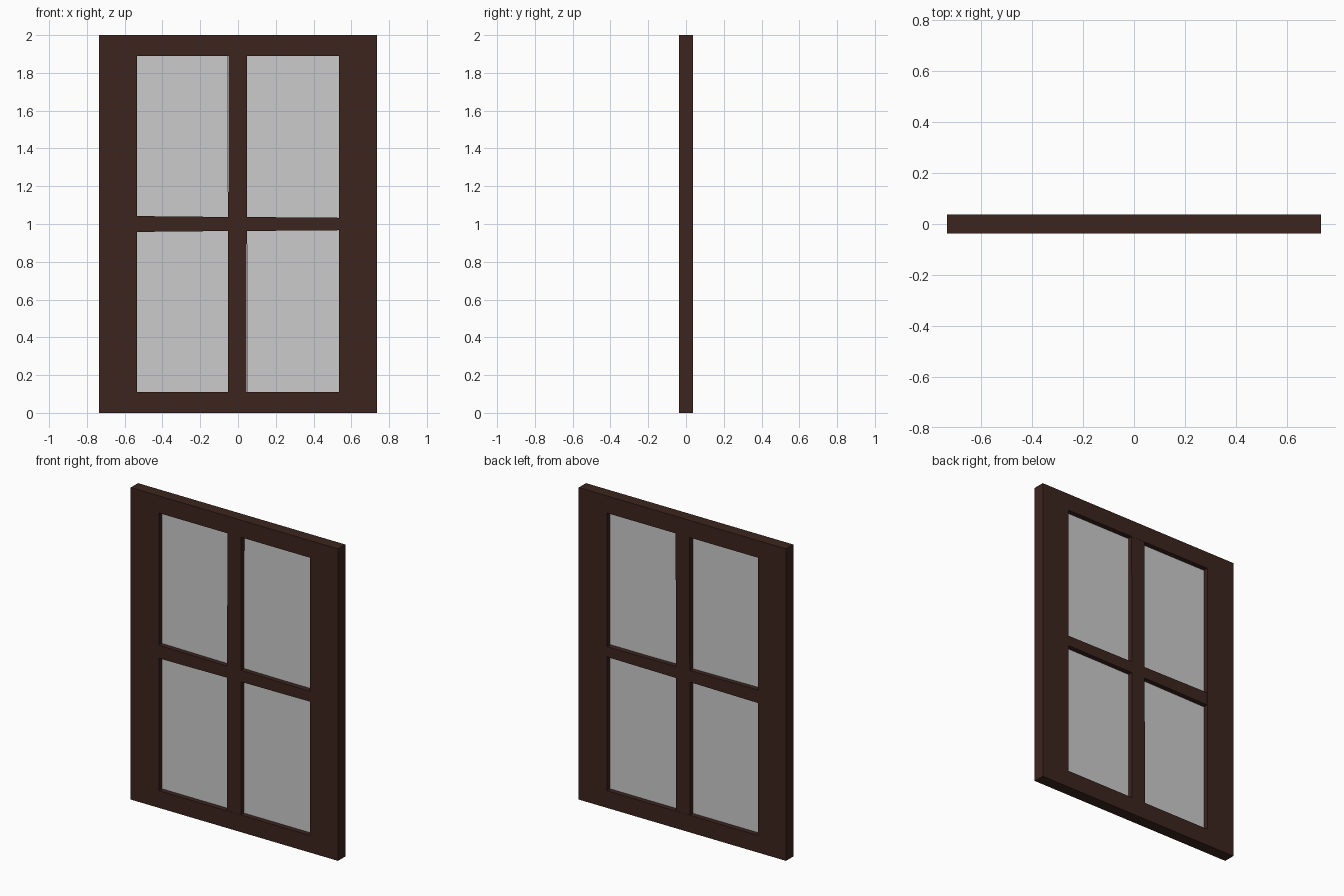
import bpy
import bmesh

if "Cube" in bpy.data.objects:
    bpy.data.objects.remove(bpy.data.objects["Cube"])

HALF_W, HEIGHT, HALF_D = 0.735, 2.0, 0.037
OPEN_X, RAIL_H = 0.535, 0.11

wood = bpy.data.materials.new("dark_wood")
wood.diffuse_color = (0.045, 0.018, 0.013, 1)
wood.use_nodes = True
wood.node_tree.nodes["Principled BSDF"].inputs["Base Color"].default_value = wood.diffuse_color


def prism(name, outline, half_depth, mat=None):
    """Extrude a closed x-z outline through the depth, centred on y = 0."""
    bm = bmesh.new()
    face = bm.faces.new([bm.verts.new((x, -half_depth, z)) for x, z in outline])
    ext = bmesh.ops.extrude_face_region(bm, geom=[face], use_keep_orig=True)
    verts = [v for v in ext["geom"] if isinstance(v, bmesh.types.BMVert)]
    bmesh.ops.translate(bm, vec=(0, 2 * half_depth, 0), verts=verts)
    bmesh.ops.recalc_face_normals(bm, faces=bm.faces)
    mesh = bpy.data.meshes.new(name)
    bm.to_mesh(mesh)
    bm.free()
    obj = bpy.data.objects.new(name, mesh)
    bpy.context.collection.objects.link(obj)
    if mat:
        mesh.materials.append(mat)
    return obj


def rect(x0, x1, z0, z1):
    return [(x0, z0), (x1, z0), (x1, z1), (x0, z1)]


# Outer frame: two full-height stiles with rails between them
prism("left_stile", rect(-HALF_W, -OPEN_X, 0, HEIGHT), HALF_D, wood)
prism("right_stile", rect(OPEN_X, HALF_W, 0, HEIGHT), HALF_D, wood)
prism("bottom_rail", rect(-OPEN_X, OPEN_X, 0, RAIL_H), HALF_D, wood)
prism("top_rail", rect(-OPEN_X, OPEN_X, HEIGHT - RAIL_H, HEIGHT), HALF_D, wood)

# Vertical glazing bar, very slightly out of true
prism("vertical_bar", [(-0.054, RAIL_H), (0.045, RAIL_H),
                       (0.048, HEIGHT - RAIL_H), (-0.05, HEIGHT - RAIL_H)],
      HALF_D - 0.001, wood)

# Horizontal glazing bars, tapering a little from left to right
prism("left_horizontal_bar", [(-OPEN_X, 0.958), (-0.052, 0.963),
                              (-0.052, 1.037), (-OPEN_X, 1.042)],
      HALF_D - 0.001, wood)
prism("right_horizontal_bar", [(0.0465, 0.963), (OPEN_X, 0.967),
                               (OPEN_X, 1.033), (0.0465, 1.037)],
      HALF_D - 0.001, wood)

# Glass panes in the middle of the frame depth
for row, z0, z1 in (("lower", RAIL_H, 0.965), ("upper", 1.035, HEIGHT - RAIL_H)):
    for side, x0, x1 in (("left", -OPEN_X, -0.052), ("right", 0.0465, OPEN_X)):
        prism(f"{row}_{side}_glass", rect(x0, x1, z0, z1), 0.005)
